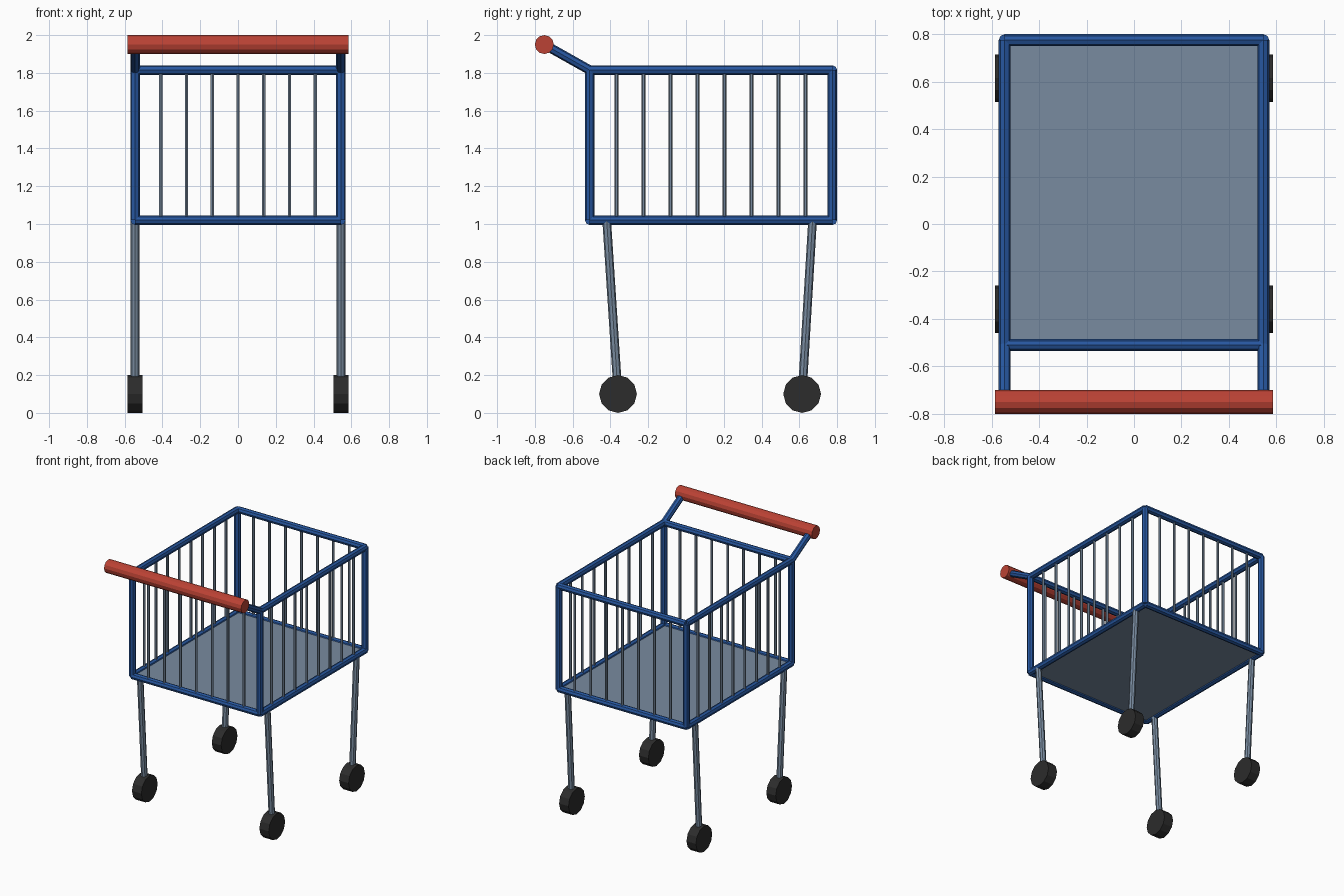
import bpy
import math
from mathutils import Vector

if "Cube" in bpy.data.objects:
    bpy.data.objects.remove(bpy.data.objects["Cube"], do_unlink=True)


def material(name, rgb):
    m = bpy.data.materials.new(name)
    m.use_nodes = True
    m.diffuse_color = (*rgb, 1)
    m.node_tree.nodes["Principled BSDF"].inputs["Base Color"].default_value = (*rgb, 1)
    return m


blue = material("blue paint", (0.02, 0.095, 0.35))
steel = material("grey steel", (0.19, 0.26, 0.35))
red = material("red grip", (0.5, 0.055, 0.035))
rubber = material("black rubber", (0.025, 0.025, 0.025))


def rod(name, a, b, radius, mat, sides=8):
    """Flat-sided bar from point a to point b."""
    a, b = Vector(a), Vector(b)
    bpy.ops.mesh.primitive_cylinder_add(vertices=sides, radius=radius,
                                        depth=(b - a).length, location=(a + b) / 2)
    o = bpy.context.object
    o.name = name
    o.rotation_mode = 'QUATERNION'
    o.rotation_quaternion = (b - a).to_track_quat('Z', 'Y')
    o.data.materials.append(mat)
    return o


W, FRONT, BACK = 0.545, -0.51, 0.775      # basket half width and ends
LOW, HIGH = 1.02, 1.815                   # rail heights
TUBE, WIRE = 0.025, 0.01

# Basket rails
for level, z in (("lower", LOW), ("upper", HIGH)):
    for end, y in (("front", FRONT), ("back", BACK)):
        rod(f"{level}_{end}_rail", (-W, y, z), (W, y, z), TUBE, blue)
    for side, x in (("left", W), ("right", -W)):
        rod(f"{level}_{side}_rail", (x, FRONT, z), (x, BACK, z), TUBE, blue)

# Wires on the front and back
for end, y in (("front", FRONT), ("back", BACK)):
    for i in range(1, 8):
        x = -W + 2 * W * i / 8
        rod(f"{end}_wire", (x, y, LOW), (x, y, HIGH), WIRE, steel, 6)

for side, x in (("left", W), ("right", -W)):
    # Side wires
    for i in range(1, 9):
        y = FRONT + (BACK - FRONT) * i / 9
        rod(f"{side}_wire", (x, y, LOW), (x, y, HIGH), WIRE, steel, 6)
    # Corner posts, splayed legs and wheels
    for end, y, top, foot in (("front", FRONT, -0.42, -0.36), ("back", BACK, 0.67, 0.615)):
        rod(f"{end}_{side}_post", (x, y, LOW), (x, y, HIGH), TUBE, blue)
        rod(f"{end}_{side}_leg", (x, top, LOW), (x, foot, 0.1), 0.023, steel)
        rod(f"{end}_{side}_wheel", (x - 0.04, foot, 0.1), (x + 0.04, foot, 0.1), 0.1, rubber, 12)
    # Handle arms
    rod(f"{side}_handle_arm", (x, FRONT, HIGH), (x, -0.75, 1.95), TUBE, blue)

# Push handle
rod("handle_grip", (-0.586, -0.75, 1.95), (0.586, -0.75, 1.95), 0.05, red, 12)

# Basket floor
bpy.ops.mesh.primitive_cube_add(size=1, location=(0, (FRONT + BACK) / 2, LOW))
floor = bpy.context.object
floor.name = "basket_floor"
floor.scale = (2 * W, BACK - FRONT, 0.02)
floor.data.materials.append(steel)
